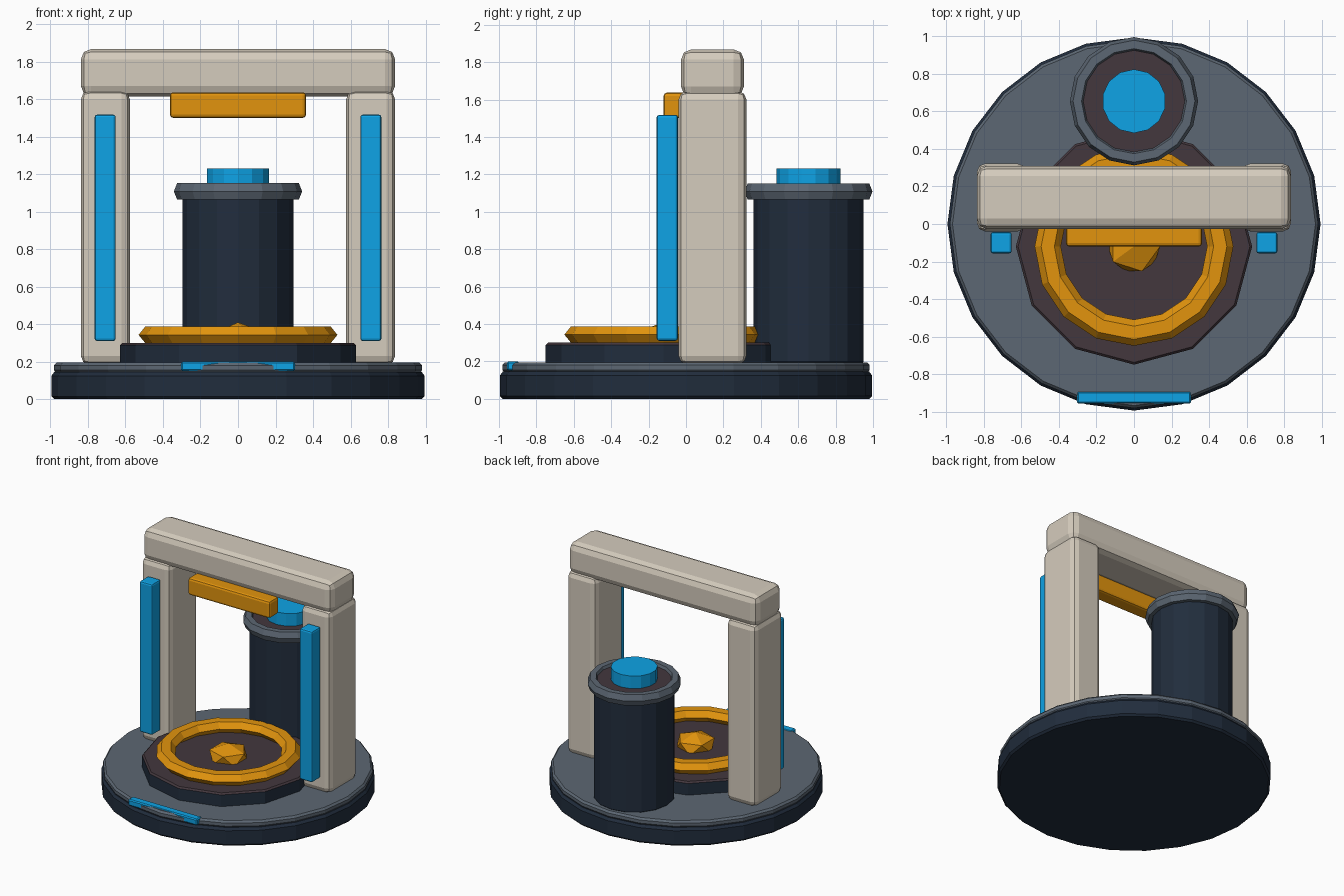
import bpy, bmesh, math
from mathutils import Matrix

if "Cube" in bpy.data.objects:
    bpy.data.objects.remove(bpy.data.objects["Cube"])


def material(name, r, g, b):
    lin = lambda c: (c / 255 / 12.92) if c < 11 else ((c / 255 + 0.055) / 1.055) ** 2.4
    m = bpy.data.materials.new(name)
    m.diffuse_color = (lin(r), lin(g), lin(b), 1)
    m.use_nodes = True
    m.node_tree.nodes["Principled BSDF"].inputs["Base Color"].default_value = m.diffuse_color
    return m


NAVY = material("dark navy", 33, 45, 61)
GREY = material("slate grey", 92, 103, 115)
BROWN = material("dark plum brown", 67, 55, 61)
ORANGE = material("amber orange", 226, 148, 13)
CYAN = material("bright blue", 14, 163, 230)
BEIGE = material("warm beige", 213, 204, 189)


def finish(name, bm, mats):
    bmesh.ops.recalc_face_normals(bm, faces=bm.faces)
    me = bpy.data.meshes.new(name)
    bm.to_mesh(me)
    bm.free()
    for m in mats:
        me.materials.append(m)
    ob = bpy.data.objects.new(name, me)
    bpy.context.collection.objects.link(ob)
    return ob


def lathe(name, profile, sides, y, mats, closed=False, top_mat=False):
    """Spin (radius, z) points about a vertical axis; capped, or closed as a ring."""
    bm = bmesh.new()
    rings = []
    for r, z in profile:
        rings.append([bm.verts.new((r * math.sin(2 * math.pi * i / sides),
                                    y - r * math.cos(2 * math.pi * i / sides), z))
                      for i in range(sides)])
    pairs = list(zip(rings, rings[1:])) + ([(rings[-1], rings[0])] if closed else [])
    for a, b in pairs:
        for i in range(sides):
            j = (i + 1) % sides
            bm.faces.new((a[i], a[j], b[j], b[i]))
    if not closed:
        bm.faces.new(rings[0])
        bm.faces.new(rings[-1])
    bmesh.ops.recalc_face_normals(bm, faces=bm.faces)
    if top_mat:
        for f in bm.faces:
            f.material_index = 1 if f.normal.z > 0.3 else 0
    return finish(name, bm, mats)


def box(name, lo, hi, mat, bevel, segments=2):
    bm = bmesh.new()
    size = [h - l for l, h in zip(lo, hi)]
    mid = [(h + l) / 2 for l, h in zip(lo, hi)]
    bmesh.ops.create_cube(bm, size=1, matrix=Matrix.Translation(mid) @ Matrix.Diagonal((*size, 1)))
    bmesh.ops.bevel(bm, geom=bm.edges[:], offset=bevel, segments=segments,
                    profile=0.5, affect='EDGES')
    return finish(name, bm, [mat])


# Round base with a grey deck
lathe("base", [(0.98, 0), (0.995, 0.015), (0.995, 0.125), (0.98, 0.145)], 24, 0, [NAVY])
lathe("deck", [(0.97, 0.14), (0.982, 0.155), (0.982, 0.18), (0.968, 0.195)], 24, 0, [GREY])
box("front_strip", (-0.305, -0.957, 0.15), (0.305, -0.893, 0.2), CYAN, 0.008, 1)

# Turntable platform, ring and faceted knob
lathe("platform", [(0.63, 0.185), (0.63, 0.288), (0.618, 0.3)], 12, -0.12,
      [NAVY, BROWN], top_mat=True)
lathe("platform_ring", [(0.495, 0.3), (0.53, 0.343), (0.495, 0.387),
                        (0.425, 0.387), (0.39, 0.343), (0.425, 0.3)],
      16, -0.12, [ORANGE], closed=True)
bm = bmesh.new()
bmesh.ops.create_icosphere(bm, subdivisions=1, radius=1,
                           matrix=Matrix.Translation((0, -0.12, 0.32)) @ Matrix.Diagonal((0.155, 0.155, 0.09, 1)))
finish("centre_knob", bm, [ORANGE])

# Rear canister with rim and cap
lathe("canister", [(0.28, 0.185), (0.295, 0.2), (0.295, 1.115), (0.28, 1.13)], 16, 0.655,
      [NAVY, BROWN], top_mat=True)
lathe("canister_rim", [(0.325, 1.065), (0.342, 1.108), (0.325, 1.152),
                       (0.28, 1.152), (0.262, 1.108), (0.28, 1.065)],
      16, 0.655, [GREY], closed=True)
lathe("canister_cap", [(0.17, 1.12), (0.17, 1.23)], 14, 0.655, [CYAN])

# Gantry: two posts with light bars, top beam and hanging head
for side, s in (("left", -1), ("right", 1)):
    xs = sorted((s * 0.577, s * 0.838))
    box(side + "_post", (xs[0], -0.04, 0.185), (xs[1], 0.323, 1.645), BEIGE, 0.045)
    xs = sorted((s * 0.652, s * 0.765))
    box(side + "_light_bar", (xs[0], -0.157, 0.31), (xs[1], -0.043, 1.518), CYAN, 0.014)
box("top_beam", (-0.838, -0.027, 1.615), (0.838, 0.31, 1.868), BEIGE, 0.055)
box("hanging_head", (-0.363, -0.12, 1.5), (0.363, 0.0, 1.637), ORANGE, 0.018)
